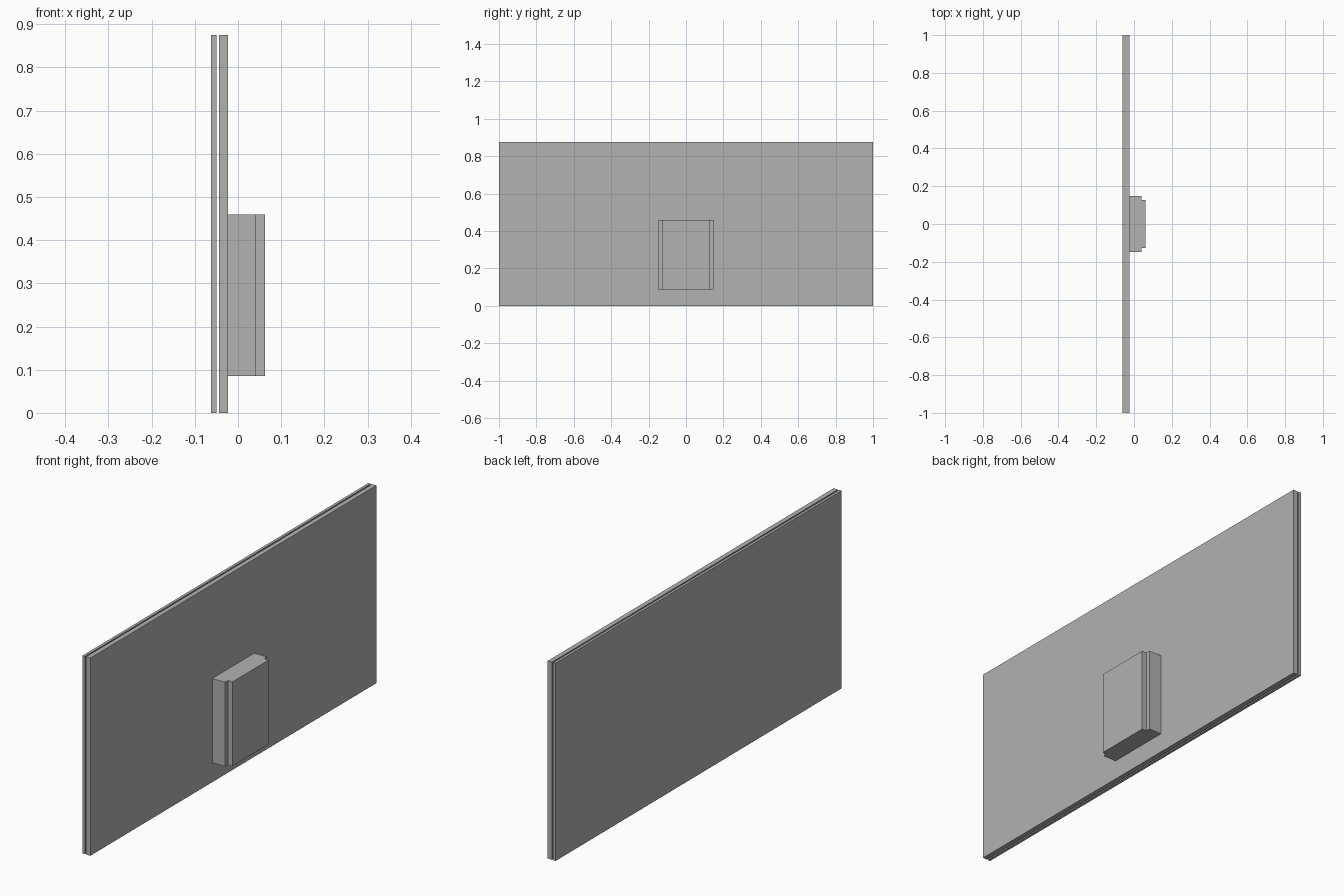
import bpy
import bmesh

old = bpy.data.objects.get("Cube")
if old:
    bpy.data.objects.remove(old, do_unlink=True)

# Single plain grey material
GREY = (0.445, 0.445, 0.445, 1.0)
grey = bpy.data.materials.new("plain grey")
grey.use_nodes = True
grey.diffuse_color = GREY
grey.node_tree.nodes["Principled BSDF"].inputs["Base Color"].default_value = GREY


def extrude_outline(name, outline, bottom, top):
    """Raise a flat outline of (x, y) points into an upright solid."""
    bm = bmesh.new()
    base = bm.faces.new([bm.verts.new((x, y, bottom)) for x, y in outline])
    raised = bmesh.ops.extrude_face_region(bm, geom=[base])["geom"]
    verts = [g for g in raised if isinstance(g, bmesh.types.BMVert)]
    bmesh.ops.translate(bm, verts=verts, vec=(0, 0, top - bottom))
    bmesh.ops.recalc_face_normals(bm, faces=bm.faces)
    mesh = bpy.data.meshes.new(name)
    bm.to_mesh(mesh)
    bm.free()
    mesh.materials.append(grey)
    obj = bpy.data.objects.new(name, mesh)
    bpy.context.collection.objects.link(obj)
    return obj


def mirrored(half):
    """Complete a half outline by reflecting it across y = 0."""
    return half + [(x, -y) for x, y in reversed(half)]


HEIGHT = 0.875

# Two thin sheets with an open gap between them
for name, x0, x1 in (("back_sheet", -0.062, -0.050),
                     ("main_panel", -0.044, -0.023)):
    extrude_outline(name, mirrored([(x0, 1.0), (x1, 1.0)]), 0.0, HEIGHT)

# Housing with stepped long edges, mounted on the panel
step_profile = [(-0.023, 0.147), (0.040, 0.147), (0.040, 0.127), (0.062, 0.127)]
extrude_outline("stepped_housing", mirrored(step_profile), 0.086, 0.459)
